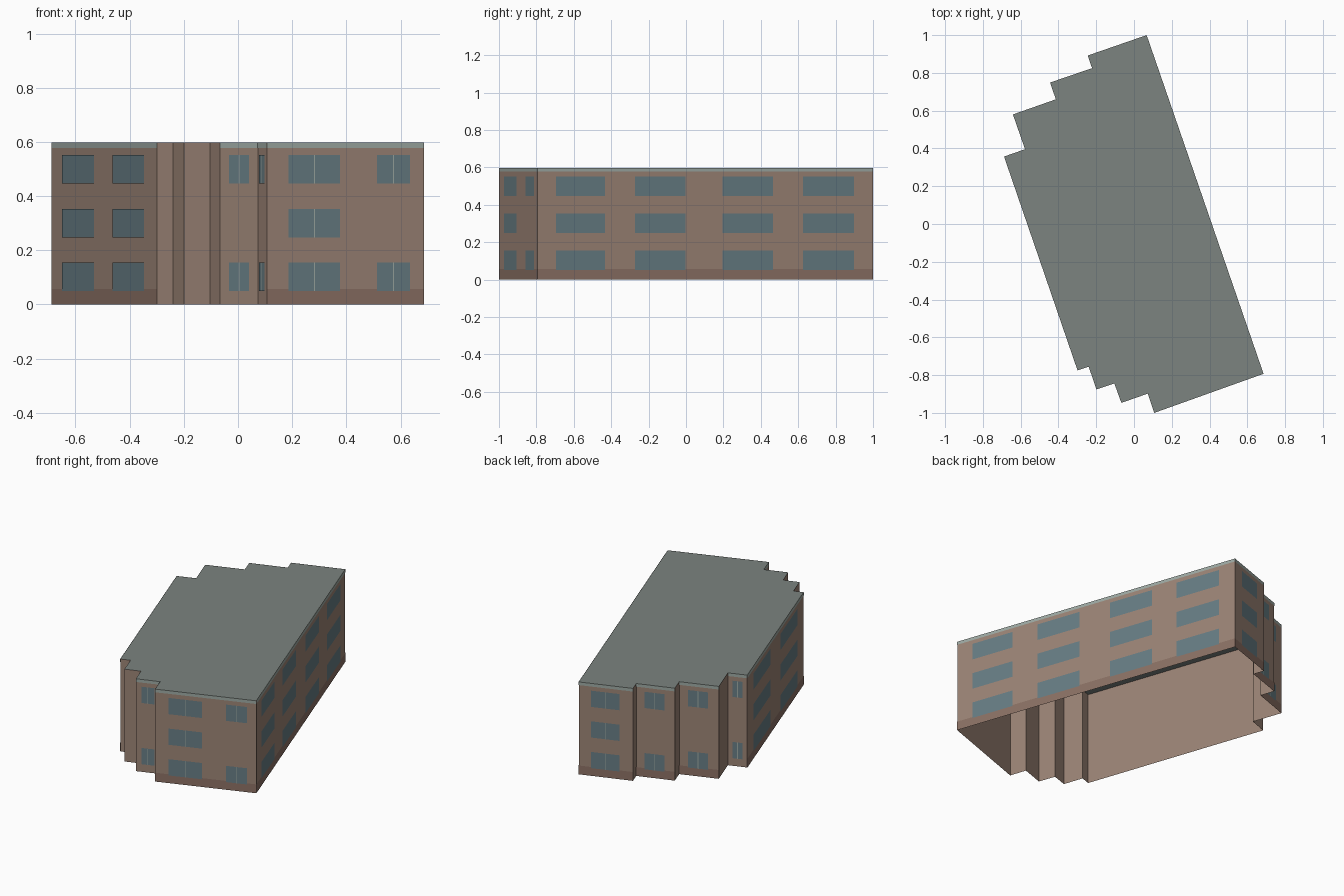
import bpy, bmesh
from mathutils import Vector

if "Cube" in bpy.data.objects:
    bpy.data.objects.remove(bpy.data.objects["Cube"])

H = 0.597

# Footprint corners, counter-clockwise from the front right corner
PLAN = [Vector(p) for p in [
    (0.686, -0.793), (0.067, 1.0), (-0.245, 0.892), (-0.222, 0.825),
    (-0.444, 0.749), (-0.414, 0.66), (-0.641, 0.58), (-0.577, 0.396),
    (-0.688, 0.357), (-0.299, -0.775), (-0.24, -0.755), (-0.199, -0.876),
    (-0.104, -0.844), (-0.067, -0.947), (0.073, -0.898), (0.107, -1.0)]]
N = len(PLAN)


def material(name, rgb):
    m = bpy.data.materials.new(name)
    m.diffuse_color = (*rgb, 1)
    m.use_nodes = True
    m.node_tree.nodes["Principled BSDF"].inputs["Base Color"].default_value = m.diffuse_color
    return m


def make(name, quads, mat):
    bm = bmesh.new()
    for pts in quads:
        bm.faces.new([bm.verts.new(p) for p in pts])
    bmesh.ops.remove_doubles(bm, verts=bm.verts, dist=1e-5)
    me = bpy.data.meshes.new(name)
    bm.to_mesh(me)
    bm.free()
    me.materials.append(mat)
    ob = bpy.data.objects.new(name, me)
    bpy.context.collection.objects.link(ob)
    return ob


def panel(i, u0, u1, z0, z1, off=0.0):
    """Upright rectangle on wall i between fractions u0 and u1, pushed outward by off."""
    a, b = PLAN[i], PLAN[(i + 1) % N]
    d = (b - a).normalized()
    n = Vector((d.y, -d.x)) * off
    p, q = a.lerp(b, u0) + n, a.lerp(b, u1) + n
    return [(p.x, p.y, z0), (q.x, q.y, z0), (q.x, q.y, z1), (p.x, p.y, z1)]


brick = material("brick", (0.33, 0.23, 0.18))
base = material("base_brick", (0.26, 0.165, 0.13))
roof_grey = material("roof_grey", (0.20, 0.23, 0.215))
trim = material("trim", (0.34, 0.40, 0.37))
glass = material("glass", (0.135, 0.205, 0.23))

# Wall shell (open underneath) and flat roof
make("walls", [panel(i, 0, 1, 0, H) for i in range(N)], brick)
make("roof", [[(p.x, p.y, H) for p in PLAN]], roof_grey)

# Thin roof edge band and darker plinth on the main walls
make("roof_edge", [panel(i, 0, 1, 0.577, H, 0.001)
                   for i in (0, 1, 3, 5, 7, 8, 13, 14, 15)], trim)
make("plinth", [panel(i, 0, 1, 0, 0.057, 0.001) for i in (0, 1, 3, 5, 8, 15)], base)

# Windows: wall index, start, end, floors, has mullion
ALL, ENDS = (0, 1, 2), (0, 2)
WINDOWS = [
    (0, 0.055, 0.20, ALL, False), (0, 0.29, 0.44, ALL, False),
    (0, 0.551, 0.702, ALL, False), (0, 0.791, 0.943, ALL, False),
    (1, 0.23, 0.75, ALL, True), (3, 0.22, 0.74, ENDS, True),
    (5, 0.22, 0.73, ENDS, True), (7, 0.25, 0.75, ENDS, True),
    (8, 0.105, 0.408, ALL, False), (8, 0.582, 0.883, ALL, False),
    (13, 0.23, 0.76, ENDS, True), (14, 0.2, 0.8, ENDS, True),
    (15, 0.135, 0.465, ALL, True), (15, 0.70, 0.91, ENDS, True)]
panes, bars = [], []
for i, u0, u1, floors, mullion in WINDOWS:
    length = (PLAN[(i + 1) % N] - PLAN[i]).length
    for f in floors:
        z = 0.05 + 0.198 * f
        panes.append(panel(i, u0, u1, z, z + 0.105, 0.002))
        if mullion:
            mid, w = (u0 + u1) / 2, 0.002 / length
            bars.append(panel(i, mid - w, mid + w, z, z + 0.105, 0.003))
make("windows", panes, glass)
make("window_mullions", bars, trim)
